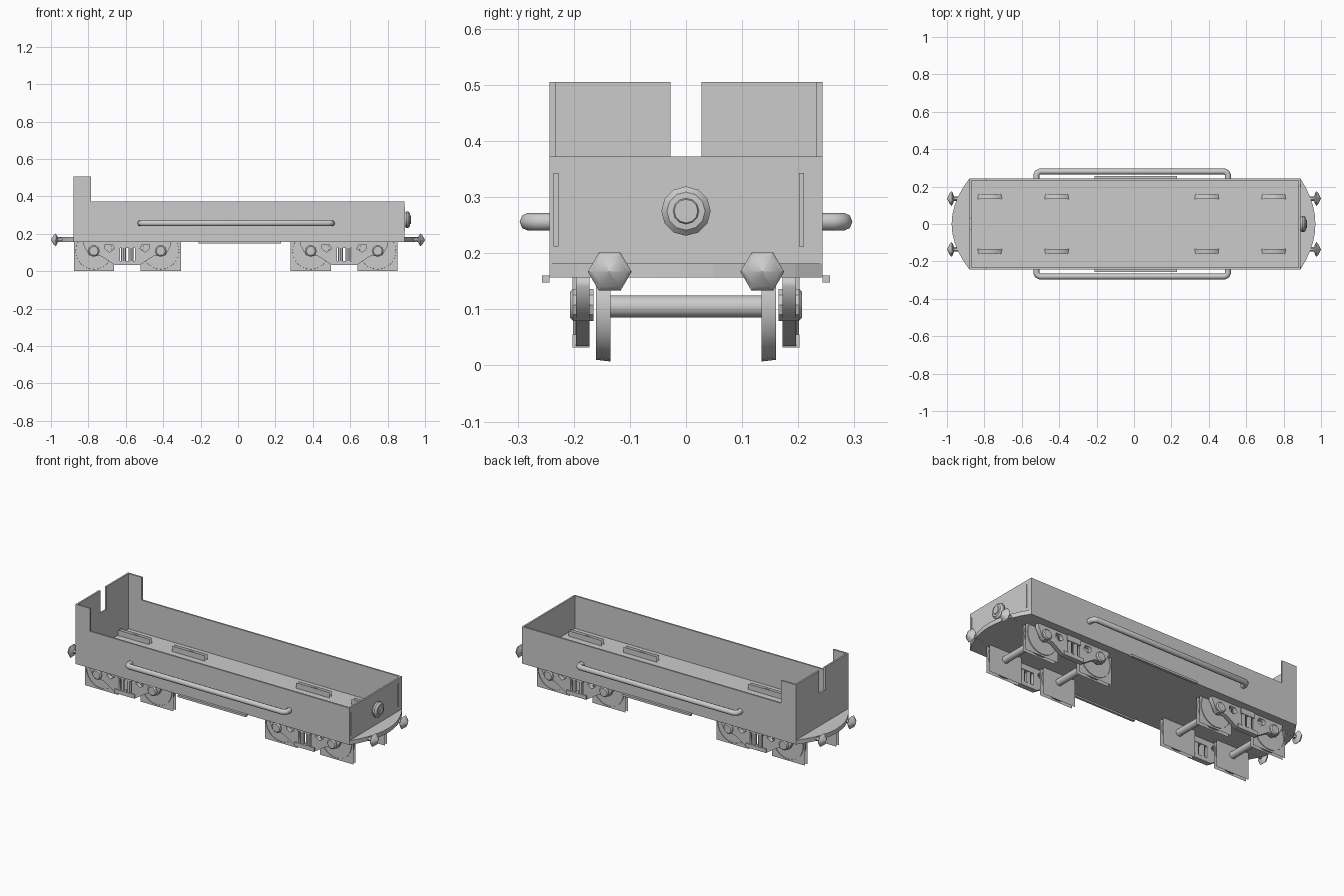
import bpy, math
from mathutils import Vector

if "Cube" in bpy.data.objects:
    bpy.data.objects.remove(bpy.data.objects["Cube"])


def mesh(name, verts, faces):
    me = bpy.data.meshes.new(name)
    me.from_pydata(verts, [], faces)
    me.update()
    ob = bpy.data.objects.new(name, me)
    bpy.context.collection.objects.link(ob)
    return ob


def box(name, x0, x1, y0, y1, z0, z1):
    v = [(x, y, z) for x in (x0, x1) for y in (y0, y1) for z in (z0, z1)]
    f = [(0, 1, 3, 2), (4, 6, 7, 5), (0, 4, 5, 1), (2, 3, 7, 6), (0, 2, 6, 4), (1, 5, 7, 3)]
    return mesh(name, v, f)


def lathe(name, origin, axis, profile, n, smooth=True):
    # profile: (radius, distance along axis)
    q = Vector(axis).to_track_quat('Z', 'Y')
    o = Vector(origin)
    v, f = [], []
    for r, h in profile:
        for i in range(n):
            a = 2 * math.pi * i / n
            v.append(o + q @ Vector((r * math.cos(a), r * math.sin(a), h)))
    for k in range(len(profile) - 1):
        for i in range(n):
            j = (i + 1) % n
            f.append((k * n + i, k * n + j, (k + 1) * n + j, (k + 1) * n + i))
    ob = mesh(name, v, f)
    if smooth:
        shade(ob)
    return ob


def shade(ob):
    bpy.ops.object.select_all(action='DESELECT')
    bpy.context.view_layer.objects.active = ob
    ob.select_set(True)
    bpy.ops.object.shade_smooth_by_angle(angle=math.radians(35))


def prism(name, pts, z0, z1):
    n = len(pts)
    v = [(x, y, z) for z in (z0, z1) for x, y in pts]
    f = [tuple(reversed(range(n))), tuple(range(n, 2 * n))]
    f += [(i, (i + 1) % n, n + (i + 1) % n, n + i) for i in range(n)]
    return mesh(name, v, f)


X0, X1, W, T = -0.88, 0.89, 0.243, 0.01

# floor plate with bowed ends
arc = [(W * math.sin(t), math.cos(t)) for t in [math.radians(-90 + 15 * i) for i in range(13)]]
bow = [-W + 2 * W * i / 10 for i in range(11)]
right = [(X1 + 0.08 * (1 - (y / W) ** 2), y) for y in bow]
left = [(X0 - 0.095 * (1 - (y / W) ** 2), y) for y in reversed(bow)]
prism("floor_plate", right + left, 0.157, 0.182)

# open body walls
for s, side in ((-1, "front"), (1, "back")):
    ya, yb = sorted((s * W, s * (W - T)))
    box(side + "_wall", X0, X1, ya, yb, 0.157, 0.372)
    # raised corner panels at the left end
    box(side + "_corner_side_panel", X0, -0.785, ya, yb, 0.372, 0.505)
    ya, yb = sorted((s * (W - T), s * 0.028))
    box(side + "_corner_end_panel", X0, X0 + T, ya, yb, 0.372, 0.505)
    # step strip
    ya, yb = sorted((s * 0.243, s * 0.257))
    box(side + "_step", -0.21, 0.23, ya, yb, 0.148, 0.16)
box("left_end_wall", X0, X0 + T, -W + T, W - T, 0.157, 0.372)
box("right_end_wall", X1 - T, X1, -W + T, W - T, 0.157, 0.372)

# thin grab strips on the right end
for y in (-0.232, 0.206):
    box("end_grab_strip", X1, X1 + 0.004, y - 0.0045, y + 0.0045, 0.212, 0.343)

# lamp on the right end
lathe("end_lamp", (X1, 0, 0.275), (1, 0, 0),
      [(0.036, 0), (0.044, 0.01), (0.044, 0.02), (0.034, 0.03), (0.023, 0.031), (0.021, 0.035), (0, 0.035)], 12)

# side handrails
for s in (-1, 1):
    cu = bpy.data.curves.new("handrail", 'CURVE')
    cu.dimensions = '3D'
    cu.bevel_depth = 0.016
    cu.bevel_resolution = 2
    cu.use_fill_caps = True
    path = [(-0.522, 0.235), (-0.522, 0.262), (-0.517, 0.274), (-0.503, 0.281),
            (0.483, 0.281), (0.497, 0.274), (0.502, 0.262), (0.502, 0.235)]
    sp = cu.splines.new('POLY')
    sp.points.add(len(path) - 1)
    for p, (x, y) in zip(sp.points, path):
        p.co = (x, s * y, 0.256, 1)
    ob = bpy.data.objects.new("handrail", cu)
    bpy.context.collection.objects.link(ob)

# buffers
for s in (-1, 1):
    for y in (-0.136, 0.136):
        lathe("buffer", (s * 0.9, y, 0.167), (s, 0, 0),
              [(0.012, 0), (0.012, 0.062), (0.022, 0.066), (0.039, 0.074), (0.03, 0.085), (0, 0.1)], 6)


def frame(name, cx, s):
    # pierced side frame from an outline with holes
    outline = [(-0.235, 0.157), (-0.235, 0.14), (-0.205, 0.085), (-0.14, 0.08), (-0.07, 0.035)]
    outline += [(-x, z) for x, z in reversed(outline)]
    hole = [(0.068, 0.12), (0.08, 0.143), (0.118, 0.143), (0.118, 0.118), (0.095, 0.102)]
    window = [(-0.04, 0.055), (-0.04, 0.135), (0.04, 0.135), (0.04, 0.055)]
    cu = bpy.data.curves.new(name, 'CURVE')
    cu.dimensions = '2D'
    cu.fill_mode = 'BOTH'
    cu.extrude = 0.012
    for loop in (outline, hole, [(-x, z) for x, z in hole], window):
        sp = cu.splines.new('POLY')
        sp.points.add(len(loop) - 1)
        for p, (x, z) in zip(sp.points, loop):
            p.co = (x, z, 0, 1)
        sp.use_cyclic_u = True
    ob = bpy.data.objects.new(name, cu)
    ob.rotation_euler = (math.pi / 2, 0, 0)
    ob.location = (cx, s * 0.184, 0)
    bpy.context.collection.objects.link(ob)


# bogies
for cx, label in ((-0.592, "left"), (0.568, "right")):
    for s in (-1, 1):
        frame(label + "_bogie_frame", cx, s)
        # springs and spring seat
        for dx in (-0.02, 0.02):
            lathe("spring", (cx + dx, s * 0.187, 0.05), (0, 0, 1), [(0.014, 0), (0.014, 0.09)], 8)
        ya, yb = sorted((s * 0.172, s * 0.202))
        box("spring_seat", cx - 0.065, cx + 0.065, ya, yb, 0.032, 0.055)
        box("bolster_end", cx - 0.045, cx + 0.045, ya, yb, 0.125, 0.157)
    for dx in (-0.179, 0.179):
        x = cx + dx
        lathe("axle", (x, -0.155, 0.105), (0, 1, 0), [(0, 0), (0.02, 0), (0.02, 0.31), (0, 0.31)], 12)
        for s in (-1, 1):
            # axle box
            lathe("axle_box", (x, s * 0.165, 0.108), (0, s, 0),
                  [(0.03, 0), (0.03, 0.036), (0.024, 0.042), (0, 0.042)], 10)
            # wheel tread between two square wheel plates
            lathe("wheel_tread", (x, s * 0.135, 0.107), (0, s, 0), [(0.1, 0), (0.097, 0.025)], 24)
            for y, r in ((0.134, 0.107), (0.156, 0.107)):
                mesh("wheel_plate", [(x - r, s * y, 0), (x + r, s * y, 0),
                                     (x + r, s * y, 2 * r), (x - r, s * y, 2 * r)], [(0, 1, 2, 3)])
